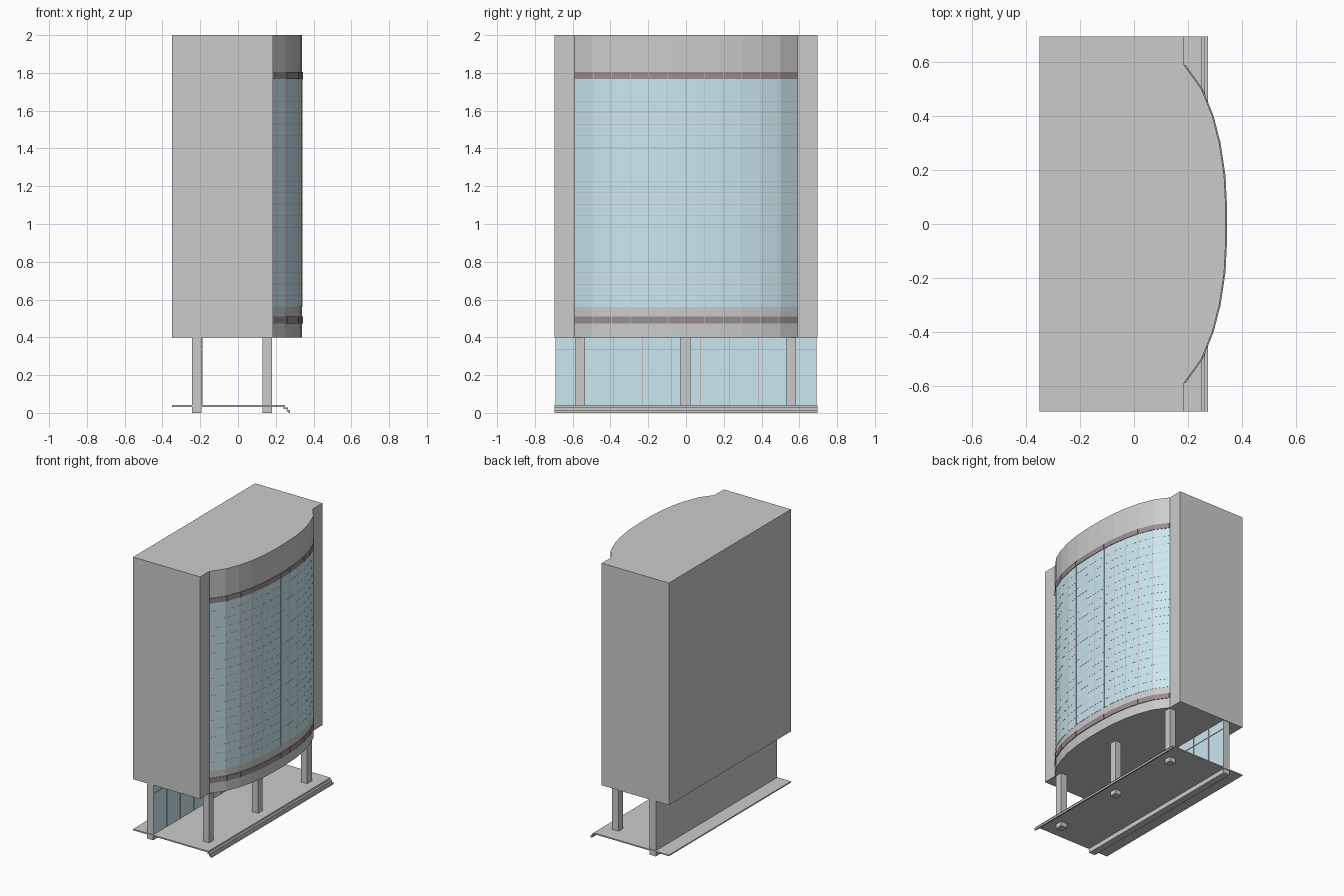
import bpy, bmesh

if "Cube" in bpy.data.objects:
    bpy.data.objects.remove(bpy.data.objects["Cube"])

HALF = [(0.185, 0.59), (0.25, 0.5), (0.29, 0.4), (0.316, 0.3), (0.334, 0.18), (0.34, 0.06)]
ARC = [(x, -y) for x, y in HALF] + HALF[::-1]   # bowed front, from -y to +y


def material(name, rgb):
    m = bpy.data.materials.new(name)
    m.diffuse_color = (*rgb, 1)
    m.use_nodes = True
    m.node_tree.nodes["Principled BSDF"].inputs["Base Color"].default_value = m.diffuse_color
    return m


glass = material("glass", (0.60, 0.80, 0.88))
stone = material("dark_stone", (0.32, 0.27, 0.29))
frame = material("frame", (0.55, 0.53, 0.52))


def prism(bm, pts, a, b, axis="z"):
    """Extrude a 2D outline: (x, y) along z, or (x, z) along y."""
    def place(p, t):
        return (p[0], p[1], t) if axis == "z" else (p[0], t, p[1])
    lo = [bm.verts.new(place(p, a)) for p in pts]
    hi = [bm.verts.new(place(p, b)) for p in pts]
    bm.faces.new(lo)
    bm.faces.new(hi[::-1])
    n = len(pts)
    for i in range(n):
        j = (i + 1) % n
        bm.faces.new((lo[i], hi[i], hi[j], lo[j]))


def box(bm, x0, x1, y0, y1, z0, z1):
    prism(bm, [(x0, y0), (x1, y0), (x1, y1), (x0, y1)], z0, z1)


def arc_x(y):
    for (xa, ya), (xb, yb) in zip(ARC, ARC[1:]):
        if ya - 1e-6 <= y <= yb + 1e-6:
            return xa + (xb - xa) * (y - ya) / (yb - ya)


def strip(bm, y0, y1, z0, z1, out):
    """Thin panel following the bowed front, standing out by a given amount."""
    path = [(arc_x(y0), y0)] + [p for p in ARC if y0 < p[1] < y1] + [(arc_x(y1), y1)]
    outline = [(x + out, y) for x, y in path] + [(x - 0.004, y) for x, y in path[::-1]]
    prism(bm, outline, z0, z1)


def finish(bm, name, mat=None):
    bmesh.ops.recalc_face_normals(bm, faces=bm.faces)
    me = bpy.data.meshes.new(name)
    bm.to_mesh(me)
    bm.free()
    ob = bpy.data.objects.new(name, me)
    bpy.context.collection.objects.link(ob)
    if mat:
        me.materials.append(mat)


# Upper block with bowed front
bm = bmesh.new()
prism(bm, [(-0.35, -0.695), (0.185, -0.695)] + ARC + [(0.185, 0.695), (-0.35, 0.695)], 0.4, 2.0)
finish(bm, "tower_block")

# Curved curtain wall
bm = bmesh.new()
strip(bm, -0.59, 0.59, 0.56, 1.77, 0.0015)
finish(bm, "curved_glass", glass)

# Fine grid of glazing bars
bm = bmesh.new()
for i in range(1, 12):
    y = -0.59 + i * 1.18 / 12
    strip(bm, y - 0.0015, y + 0.0015, 0.56, 1.77, 0.0022)
for i in range(1, 20):
    z = 0.56 + i * 1.21 / 20
    strip(bm, -0.59, 0.59, z - 0.001, z + 0.001, 0.0020)
finish(bm, "glazing_bars", frame)

# Dark bands below and above the glass, in panels
bm = bmesh.new()
for z in (0.473, 1.768):
    for i in range(12):
        y = -0.59 + i * 1.18 / 12
        strip(bm, y + 0.001, y + 1.18 / 12 - 0.001, z, z + 0.037, 0.005)
finish(bm, "stone_bands", stone)

# Front columns
bm = bmesh.new()
for y in (-0.56, -0.003, 0.557):
    box(bm, 0.13, 0.18, y - 0.026, y + 0.026, 0, 0.4)
finish(bm, "front_columns")

# Ground floor wall, its glazing and bars
bm = bmesh.new()
box(bm, -0.243, -0.193, -0.69, 0.69, 0, 0.4)
finish(bm, "ground_floor_wall")
bm = bmesh.new()
box(bm, -0.194, -0.191, -0.69, 0.69, 0.04, 0.4)
finish(bm, "ground_floor_glass", glass)
bm = bmesh.new()
for i in range(1, 9):
    y = -0.69 + i * 1.38 / 9
    box(bm, -0.192, -0.187, y - 0.003, y + 0.003, 0.04, 0.4)
box(bm, -0.192, -0.188, -0.69, 0.69, 0.333, 0.339)
finish(bm, "ground_floor_bars", frame)

# Floor plate folding down into thin front steps
bm = bmesh.new()
prism(bm, [(-0.35, 0.041), (0.25, 0.041), (0.25, 0.028), (0.264, 0.028), (0.264, 0.014),
           (0.275, 0.014), (0.275, 0.0), (0.267, 0.0), (0.267, 0.008), (0.256, 0.008),
           (0.256, 0.021), (0.242, 0.021), (0.242, 0.032), (-0.35, 0.032)], -0.695, 0.695, "y")
finish(bm, "floor_plate_and_steps")
